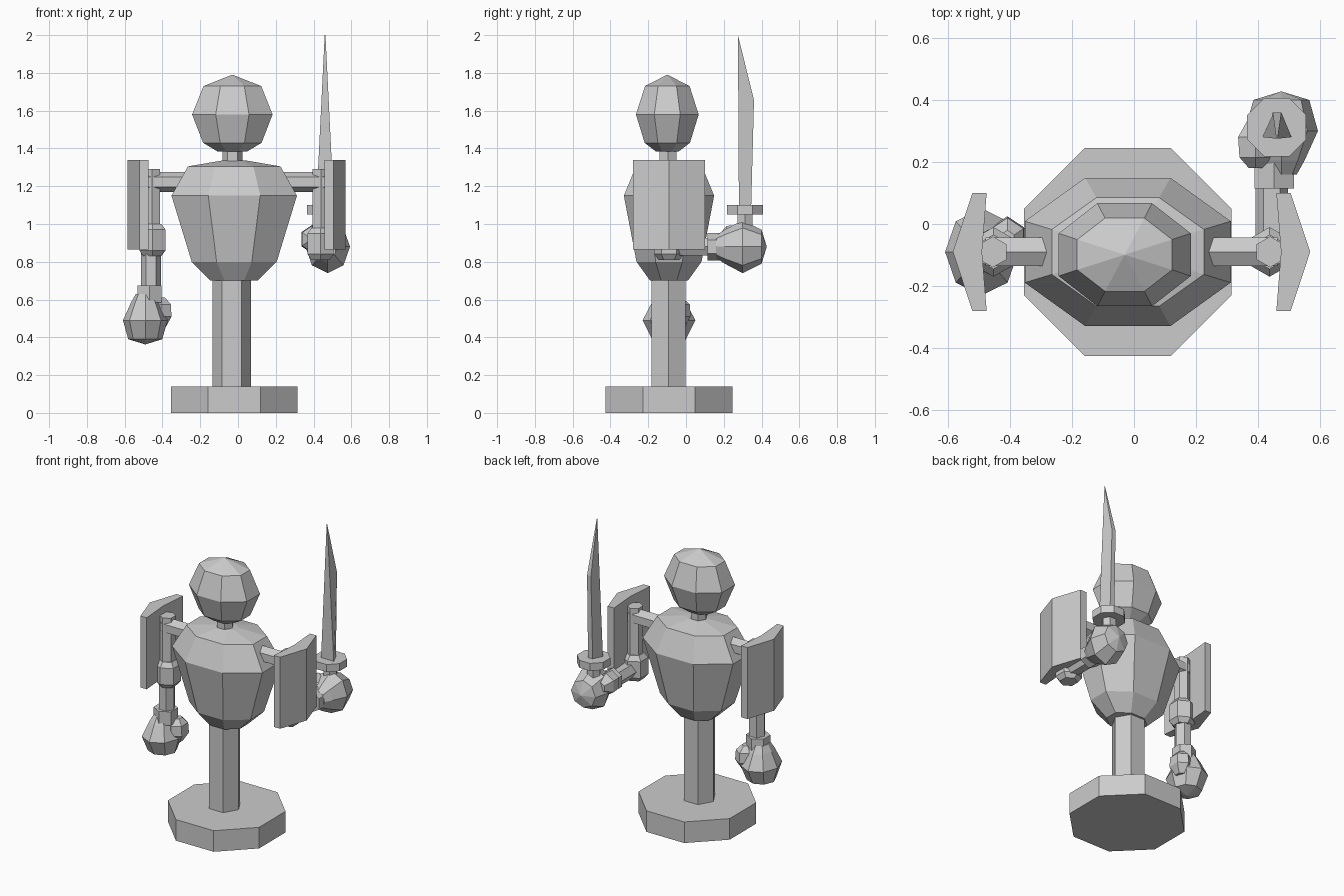
import bpy, bmesh, math
from mathutils import Matrix, Vector

if "Cube" in bpy.data.objects:
    bpy.data.objects.remove(bpy.data.objects["Cube"])


def make(name, bm, matrix=Matrix()):
    bmesh.ops.remove_doubles(bm, verts=bm.verts, dist=1e-4)
    bm.transform(matrix)
    bmesh.ops.recalc_face_normals(bm, faces=bm.faces)
    mesh = bpy.data.meshes.new(name)
    bm.to_mesh(mesh)
    bm.free()
    ob = bpy.data.objects.new(name, mesh)
    bpy.context.collection.objects.link(ob)
    return ob


def loft(name, rings, matrix=Matrix()):
    """Skin a list of closed rings and cap both ends."""
    bm = bmesh.new()
    loops = [[bm.verts.new(p) for p in ring] for ring in rings]
    n = len(loops[0])
    for a, b in zip(loops, loops[1:]):
        for i in range(n):
            j = (i + 1) % n
            bm.faces.new((a[i], a[j], b[j], b[i]))
    bm.faces.new(loops[0])
    bm.faces.new(loops[-1])
    return make(name, bm, matrix)


def turned(name, profile, n, x=0, y=0, phase=0.0, matrix=Matrix()):
    """Profile rows are (radius x, radius y, z)."""
    rings = []
    for rx, ry, z in profile:
        rx, ry = max(rx, 0.002), max(ry, 0.002)
        rings.append([(x + rx * math.cos(phase + math.tau * i / n),
                       y + ry * math.sin(phase + math.tau * i / n), z) for i in range(n)])
    return loft(name, rings, matrix)


def octa(name, profile, x, y, matrix=Matrix()):
    """Octagonal turning with flat sides on the axes; radii are half widths."""
    k = 1 / math.cos(math.pi / 8)
    return turned(name, [(a * k, b * k, z) for a, b, z in profile], 8, x, y, math.pi / 8, matrix)


# Stand, pole and body
octa("base", [(.335, .335, 0), (.335, .335, .14)], -.02, -.09)
turned("pole", [(.103, .103, .12), (.103, .103, .74)], 6, -.033, -.093)
octa("torso", [(.125, .10, .70), (.225, .172, .80), (.332, .239, 1.15),
               (.245, .175, 1.305), (.07, .05, 1.335)], -.02, -.09)
turned("neck", [(.053, .053, 1.28), (.053, .053, 1.43)], 6, -.028, -.095)
octa("head", [(.08, .062, 1.385), (.155, .12, 1.43), (.213, .166, 1.58),
              (.153, .118, 1.73), (0, 0, 1.79)], -.03, -.099)

MID = -.008
for side, label in ((-1, "left"), (1, "right")):
    place = Matrix.Translation((MID, 0, 0)) @ Matrix.Diagonal((side, 1, 1, 1))

    # Shoulder rod and upper arm
    rod = place @ Matrix.Translation((0, -.09, 1.223)) @ Matrix.Rotation(math.pi / 2, 4, 'Y')
    turned(label + "_shoulder_rod", [(.053, .053, .15), (.053, .053, .47)], 6, matrix=rod)
    turned(label + "_upper_arm", [(.05, .05, .90), (.05, .05, 1.29)], 6, .447, -.09, math.pi / 6, place)
    drop = 0 if side < 0 else -.02
    turned(label + "_elbow", [(.055, .055, .83 + drop), (.08, .08, .86 + drop),
                              (.08, .08, .97 + drop), (.055, .055, 1.0 + drop)],
           6, .445, -.09, math.pi / 6, place)

    # Bent shoulder plate
    outline = [(.467, .10), (.513, .10), (.576, -.09), (.513, -.28), (.467, -.28), (.482, -.09)]
    loft(label + "_shoulder_plate", [[(x, y, z) for x, y in outline] for z in (.865, 1.34)], place)

    # Forearm, wrist and fist: hanging on one side, reaching back on the other
    if side < 0:
        fore = place @ Matrix.Translation((0, -.09, .91)) @ Matrix.Rotation(math.pi, 4, 'X')
    else:
        fore = place @ Matrix.Translation((0, -.12, .88)) @ Matrix.Rotation(-math.pi / 2, 4, 'X')
    turned(label + "_forearm", [(.053, .053, 0), (.053, .053, .30)], 6, .452, 0, 0, fore)
    turned(label + "_wrist", [(.073, .073, .235), (.073, .073, .325)], 6, .46, 0, math.pi / 6, fore)
    turned(label + "_fist", [(.05, .06, .28), (.075, .09, .325), (.118, .14, .42),
                             (.09, .09, .52), (0, 0, .547)], 8, .483, 0, 0, fore)
    turned(label + "_thumb", [(.025, .03, .30), (.06, .07, .335), (.065, .075, .40),
                              (.03, .035, .455)], 6, .40, -.04, math.pi / 6, fore)

# Sword
turned("sword_grip", [(.045, .045, .90), (.045, .045, 1.07)], 6, .46, .312)
octa("sword_guard", [(.095, .095, 1.05), (.095, .095, 1.10)], .46, .312)


def blade_ring(back, front, y0, y1, z, z1):
    c = .461
    return [(c - back, y0, z), (c + back, y0, z), (c + front, y1, z1), (c - front, y1, z1)]


loft("sword_blade", [blade_ring(.047, .017, .28, .345, 1.09, 1.09),
                     blade_ring(.002, .014, .275, .36, 2.0, 1.655)])
